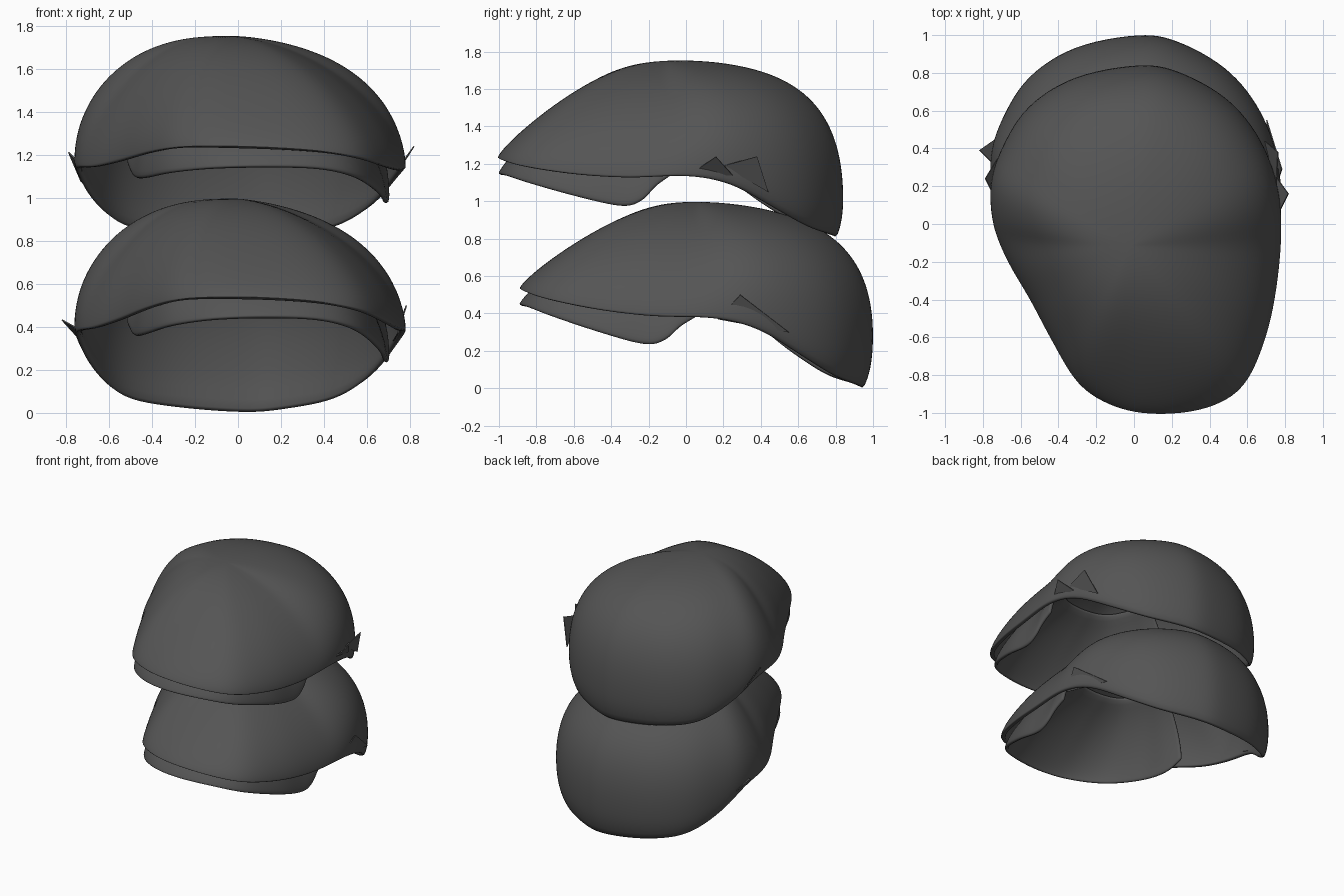
import bpy, bmesh, math
from mathutils import Vector

cube = bpy.data.objects.get("Cube")
if cube:
    bpy.data.objects.remove(cube, do_unlink=True)

GREY = (0.09, 0.09, 0.09, 1)
felt = bpy.data.materials.new("dark_grey_felt")
felt.use_nodes = True
felt.diffuse_color = GREY
bsdf = felt.node_tree.nodes["Principled BSDF"]
bsdf.inputs["Base Color"].default_value = GREY
bsdf.inputs["Roughness"].default_value = 0.8


def spline(points, steps, closed):
    """Catmull-Rom curve through the points."""
    pts = [Vector(p) for p in points]
    n = len(pts)
    pick = (lambda i: pts[i % n]) if closed else (lambda i: pts[max(0, min(n - 1, i))])
    out = []
    for i in range(n if closed else n - 1):
        a, b, c, d = (pick(i + k) for k in (-1, 0, 1, 2))
        for s in range(steps):
            t = s / steps
            out.append(0.5 * (2 * b + (c - a) * t + (2 * a - 5 * b + 4 * c - d) * t * t
                              + (3 * b - a - 3 * c + d) * t ** 3))
    if not closed:
        out.append(pts[-1])
    return out


def sweep(p, top, s):
    """Carry a rim point up toward the top: lean at the front, full at the back."""
    d = p - top
    reach = math.hypot(d.x, d.y)
    facing, side = d.y / reach, d.x / reach
    if facing > 0:
        n = 1.68 + 1.5 * facing
    else:
        n = 1.68 - .4 * facing ** 4 + .35 * facing * min(0, side)
    n += (2.05 - .45 * side - n) * s ** 2.5
    a = s * math.pi / 2
    h, v = math.cos(a) ** (2 / n), math.sin(a) ** (2 / n)
    h *= 1 + .065 * max(0, facing) * math.sin(math.pi * v) ** .5
    return (top.x + d.x * h, top.y + d.y * h, p.z - d.z * v)


def loft(name, rows, closed, thickness, apex=None):
    """Skin rows of points, then thicken and round the edges."""
    bm = bmesh.new()
    grid = [[bm.verts.new(p) for p in row] for row in rows]
    n = len(rows[0])
    last = n if closed else n - 1
    for low, high in zip(grid, grid[1:]):
        for i in range(last):
            j = (i + 1) % n
            bm.faces.new((low[i], low[j], high[j], high[i]))
    if apex:
        top = bm.verts.new(apex)
        for i in range(last):
            bm.faces.new((grid[-1][i], grid[-1][(i + 1) % n], top))
    for f in bm.faces:
        f.smooth = True
    obj = finish(name, bm)
    solid = obj.modifiers.new("thickness", "SOLIDIFY")
    solid.thickness, solid.offset = thickness, -1
    sub = obj.modifiers.new("rounding", "SUBSURF")
    sub.levels = sub.render_levels = 1
    return obj


def finish(name, bm):
    mesh = bpy.data.meshes.new(name)
    bm.to_mesh(mesh)
    bm.free()
    mesh.materials.append(felt)
    obj = bpy.data.objects.new(name, mesh)
    bpy.context.collection.objects.link(obj)
    return obj


# Crown: rim outline swept up to the top
RIM = [(.02, .955, -.005), (-.3, .895, .02), (-.54, .75, .07), (-.68, .55, .2),
       (-.75, .36, .34), (-.745, .14, .38), (-.67, -.06, .395), (-.55, -.27, .435),
       (-.43, -.5, .485), (-.29, -.73, .525), (-.1, -.85, .537), (.12, -.89, .535),
       (.38, -.86, .515), (.58, -.74, .475), (.7, -.47, .42), (.76, -.17, .385),
       (.78, .14, .375), (.74, .39, .31), (.63, .62, .17), (.46, .8, .06), (.22, .925, .01)]
TOP = Vector((-.02, .06, .997))
rim = spline(RIM, 3, True)
ROWS = 20
rows = [[sweep(p, TOP, (k / ROWS) ** 1.3) for p in rim] for k in range(ROWS)]
crown = loft("lower_crown", rows, True, .03, TOP)

# Peak: nested shell under the front of the crown, rising to meet its lining
EDGE = [(-.52, -.1, .42), (-.49, -.23, .36), (-.44, -.43, .365), (-.32, -.68, .405),
        (-.12, -.84, .437), (.12, -.893, .447), (.38, -.85, .435), (.56, -.72, .385),
        (.67, -.45, .295), (.7, -.22, .235), (.705, -.11, .26), (.7, -.03, .33), (.69, .06, .385)]
edge = spline(EDGE, 4, False)
LINING_TOP = TOP - Vector((0, 0, .035))
rows = [[sweep(p, LINING_TOP, .65 * (k / 9) ** 1.2) for p in edge] for k in range(10)]
peak = loft("lower_peak", rows, False, .025)

# Upper cap: the same cap again, tipped slightly forward
for obj in (crown, peak):
    copy = obj.copy()
    copy.name = obj.name.replace("lower", "upper")
    copy.location = (0, -.113, .752)
    copy.rotation_euler.x = .06
    copy.scale.y = .97
    bpy.context.collection.objects.link(copy)

# Small pointed folds of cloth at the sides
FOLDS = {
    "lower_left_fold": [(.74, .17, .37), (.78, .29, .5), (.7, .55, .3)],
    "lower_right_fold": [(-.73, .3, .38), (-.82, .39, .43), (-.72, .46, .32)],
    "upper_left_front_fold": [(.75, .03, 1.15), (.815, .16, 1.24), (.75, .25, 1.14)],
    "upper_left_back_fold": [(.75, .2, 1.19), (.76, .38, 1.24), (.69, .44, 1.05)],
    "upper_right_fold": [(-.73, .12, 1.15), (-.79, .24, 1.21), (-.73, .34, 1.07)],
}
for name, corners in FOLDS.items():
    bm = bmesh.new()
    bm.faces.new([bm.verts.new(c) for c in corners])
    fold = finish(name, bm)
    fold.modifiers.new("thickness", "SOLIDIFY").thickness = .006
